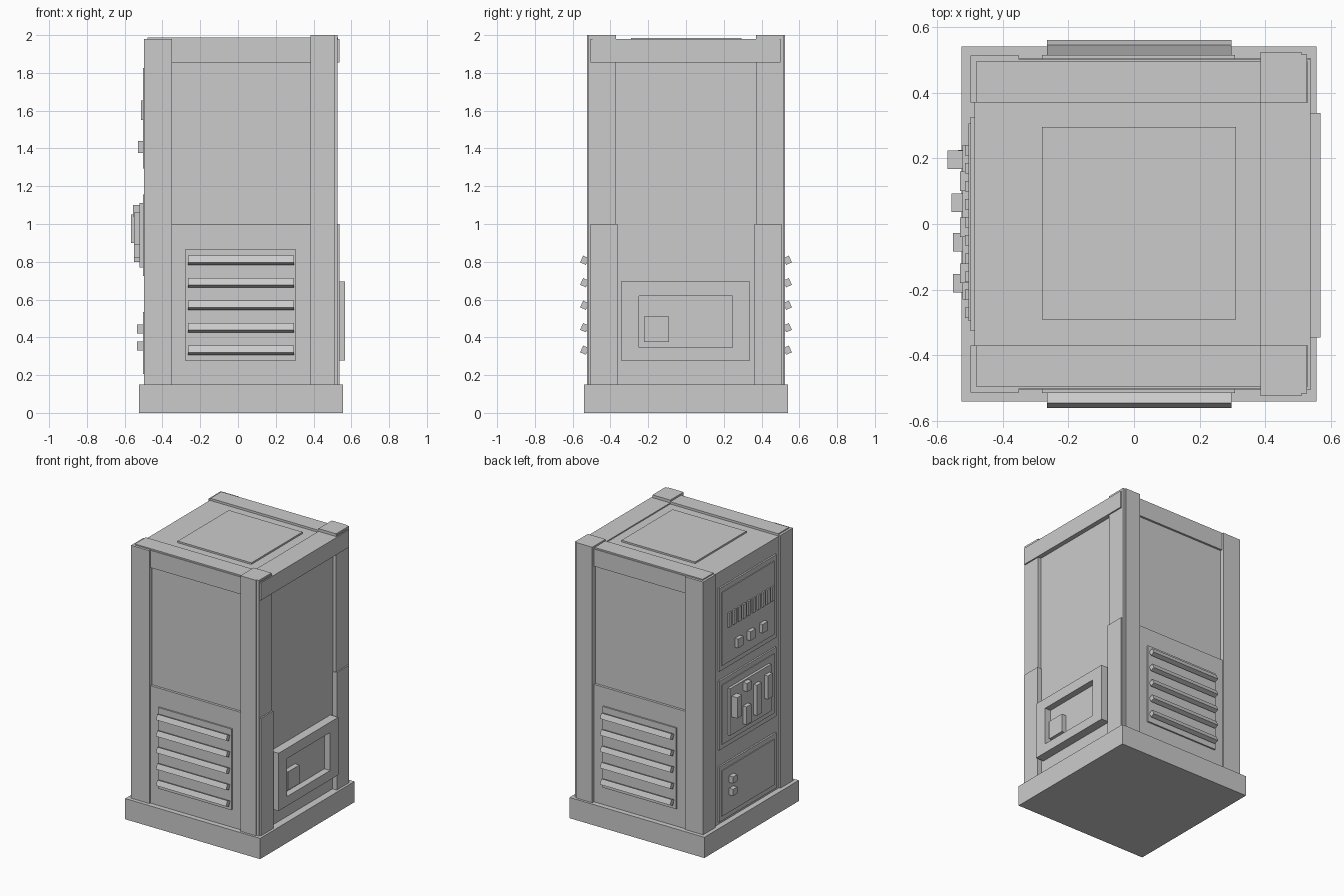
import bpy
import math

# Single painted-metal colour
grey = bpy.data.materials.new("cabinet grey")
grey.diffuse_color = (0.6, 0.6, 0.6, 1)


def box(name, x, y, z, tilt=0.0):
    """Box from (min, max) ranges, optionally tilted about the x axis."""
    centre = [(r[0] + r[1]) / 2 for r in (x, y, z)]
    bpy.ops.mesh.primitive_cube_add(size=1, location=centre)
    ob = bpy.context.object
    ob.name = name
    ob.scale = [r[1] - r[0] for r in (x, y, z)]
    ob.rotation_euler.x = tilt
    ob.data.materials.append(grey)
    return ob


def sided(name, x, y, z, s, tilt=0.0):
    """Box described for the rear, flipped to the front when s is -1."""
    return box(name, x, tuple(sorted((y[0] * s, y[1] * s))), z, tilt * s)


# Plinth, core and roof
box("plinth", (-0.525, 0.555), (-0.54, 0.54), (0, 0.15))
box("core", (-0.485, 0.503), (-0.485, 0.485), (0.15, 1.972))
box("roof_plate", (-0.28, 0.31), (-0.29, 0.295), (1.97, 1.984))
box("roof_side_beam", (0.385, 0.51), (-0.49, 0.49), (1.96, 1.98))

for s, side in ((-1, "front"), (1, "rear")):
    # Corner posts and roof edging
    sided(side + "_left_post", (-0.497, -0.35), (0.37, 0.513), (0.15, 1.98), s)
    sided(side + "_right_post", (0.385, 0.51), (0.37, 0.523), (0.15, 2.0), s)
    sided(side + "_corner_strip", (0.50, 0.527), (0.37, 0.515), (0.15, 2.0), s)
    sided(side + "_lower_guard", (0.50, 0.537), (0.363, 0.505), (0.15, 1.0), s)
    sided(side + "_roof_beam", (-0.48, 0.53), (0.37, 0.495), (1.96, 1.988), s)
    # Header, lower panel and vent
    sided(side + "_header", (-0.36, 0.39), (0.47, 0.50), (1.853, 1.978), s)
    sided(side + "_lower_panel", (-0.36, 0.39), (0.47, 0.503), (0.15, 1.0), s)
    sided(side + "_vent_plate", (-0.28, 0.307), (0.50, 0.514), (0.278, 0.865), s)
    for i in range(5):
        z = 0.808 - 0.119 * i
        sided(side + "_louvre", (-0.265, 0.297), (0.521, 0.554),
              (z - 0.0195, z + 0.0195), s, math.radians(23))

# Right side header and tray frame
box("right_header", (0.50, 0.537), (-0.505, 0.50), (1.855, 1.98))
fx = (0.50, 0.567)
box("tray_frame_bottom", fx, (-0.345, 0.338), (0.277, 0.345))
box("tray_frame_top", fx, (-0.345, 0.338), (0.62, 0.695))
box("tray_frame_front", fx, (-0.345, -0.25), (0.345, 0.62))
box("tray_frame_rear", fx, (0.245, 0.338), (0.345, 0.62))
box("tray_back", (0.50, 0.52), (-0.25, 0.245), (0.345, 0.62))
box("tray_block", (0.51, 0.555), (-0.222, -0.09), (0.375, 0.51))

# Left side control panels, each a plate with a raised inner face
for name, z0, z1 in (("upper", 1.26, 1.86), ("middle", 0.69, 1.19), ("lower", 0.17, 0.57)):
    box(name + "_control_plate", (-0.497, -0.48), (-0.325, 0.325), (z0, z1))
    box(name + "_control_face", (-0.503, -0.48), (-0.295, 0.305), (z0 + 0.035, z1 - 0.035))

# Upper panel: row of switches and three buttons
for i in range(10):
    y = 0.225 - 0.055 * i
    box("switch", (-0.514, -0.49), (y - 0.016, y + 0.016), (1.55, 1.655))
for y in (0.13, -0.01, -0.15):
    box("button", (-0.53, -0.49), (y - 0.03, y + 0.03), (1.375, 1.44))

# Middle panel: backing plate, levers and a small knob
box("lever_plate", (-0.522, -0.49), (-0.23, 0.24), (0.77, 1.11))
for y, z0, z1, x in ((0.195, 0.90, 1.05, -0.567), (0.065, 0.80, 0.93, -0.55),
                     (-0.055, 0.82, 1.04, -0.55), (-0.18, 0.89, 1.06, -0.55)):
    box("lever", (x, -0.51), (y - 0.028, y + 0.028), (z0, z1))
box("knob", (-0.555, -0.51), (0.037, 0.093), (1.04, 1.10))

# Lower panel: two latch blocks
for z in (0.445, 0.355):
    box("latch", (-0.535, -0.49), (0.175, 0.225), (z - 0.024, z + 0.024))
